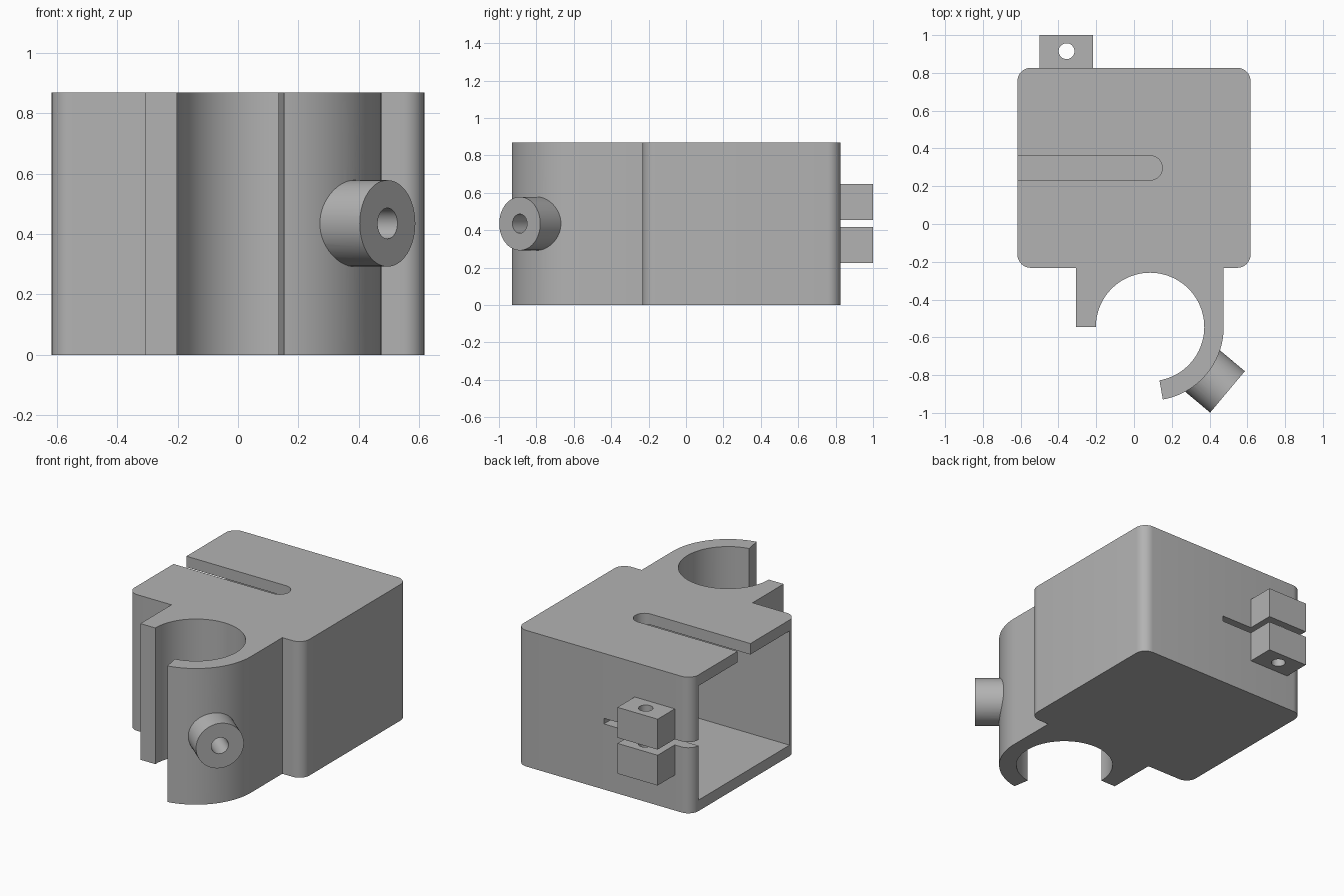
import bpy, bmesh
from math import sin, cos, pi, radians
from mathutils import Matrix, Vector

cube = bpy.data.objects.get("Cube")
if cube:
    bpy.data.objects.remove(cube, do_unlink=True)

grey = bpy.data.materials.new("plain_grey")
grey.use_nodes = True
COLOUR = (0.45, 0.45, 0.45, 1)
grey.diffuse_color = COLOUR
grey.node_tree.nodes["Principled BSDF"].inputs["Base Color"].default_value = COLOUR

H = 0.868                      # overall height
RING = Vector((0.085, -0.545))  # clamp bore centre
R_IN, R_OUT = 0.287, 0.39
W, BACK, FRONT, WALL = 0.617, 0.827, -0.232, 0.07


def finish(bm, name):
    bmesh.ops.recalc_face_normals(bm, faces=bm.faces)
    mesh = bpy.data.meshes.new(name)
    bm.to_mesh(mesh)
    bm.free()
    obj = bpy.data.objects.new(name, mesh)
    bpy.context.collection.objects.link(obj)
    mesh.materials.append(grey)
    return obj


def arc(centre, r, a0, a1, n):
    steps = [radians(a0 + (a1 - a0) * i / n) for i in range(n + 1)]
    return [(centre[0] + r * cos(a), centre[1] + r * sin(a)) for a in steps]


def extrude(name, outline, z0, z1):
    bm = bmesh.new()
    face = bm.faces.new([bm.verts.new((x, y, z0)) for x, y in outline])
    top = bmesh.ops.extrude_face_region(bm, geom=[face])["geom"]
    verts = [v for v in top if isinstance(v, bmesh.types.BMVert)]
    bmesh.ops.translate(bm, vec=(0, 0, z1 - z0), verts=verts)
    return finish(bm, name)


def block(name, x0, x1, y0, y1, z0, z1):
    return extrude(name, [(x0, y0), (x1, y0), (x1, y1), (x0, y1)], z0, z1)


def rod(name, r, start, end, sides=64):
    start, end = Vector(start), Vector(end)
    axis = end - start
    bm = bmesh.new()
    turn = axis.to_track_quat('Z', 'Y').to_matrix().to_4x4()
    bmesh.ops.create_cone(bm, cap_ends=True, segments=sides, radius1=r, radius2=r,
                          depth=axis.length,
                          matrix=Matrix.Translation((start + end) / 2) @ turn)
    return finish(bm, name)


def activate(obj):
    bpy.ops.object.select_all(action='DESELECT')
    obj.select_set(True)
    bpy.context.view_layer.objects.active = obj


def cut(obj, *cutters):
    for cutter in cutters:
        cutter.hide_render = True
        activate(obj)
        mod = obj.modifiers.new("cut", 'BOOLEAN')
        mod.operation, mod.solver, mod.object = 'DIFFERENCE', 'EXACT', cutter
        bpy.ops.object.modifier_apply(modifier=mod.name)
        bpy.data.objects.remove(cutter, do_unlink=True)


def smooth(obj):
    activate(obj)
    bpy.ops.object.shade_smooth_by_angle(angle=radians(30))


# Housing: rounded box and hooked clamp share one outline
def corner(sx, sy, a):
    cx = sx * (W - WALL)
    cy = BACK - WALL if sy > 0 else FRONT + WALL
    return arc((cx, cy), WALL, a, a + 90, 8)


outline = corner(1, 1, 0) + corner(-1, 1, 90) + corner(-1, -1, 180)
outline += [(-0.307, FRONT), (-0.307, RING.y)]
outline += arc(RING, R_IN, 180, -80, 72)
outline += arc(RING, R_OUT, -80, 0, 28)
outline += [(RING.x + R_OUT, FRONT)] + corner(1, -1, 270)
housing = extrude("clamp_housing", outline, 0, H)

# Pocket open on one side, slot in the roof, slit in the back wall
slot_y, slot_r = 0.297, 0.065
slot = [(-1, slot_y - slot_r)] + arc((0.085, slot_y), slot_r, -90, 90, 16)
slot += [(-1, slot_y + slot_r)]
cut(housing,
    block("pocket_cutter", -1, W - WALL, FRONT + WALL, BACK - WALL, WALL, H - WALL),
    extrude("slot_cutter", slot, H / 2, 1))
cut(housing, block("slit_cutter", -1, 0, 0.6, 1, 0.418, 0.454))

# Screw boss on the ring, with its hole running into the bore
aim = Vector((cos(radians(-40)), sin(radians(-40))))


def on_axis(d):
    p = RING + aim * d
    return (p.x, p.y, 0.435)


boss = rod("screw_boss", 0.143, on_axis(0.3), on_axis(0.535))
cut(boss, rod("ring_cutter", R_OUT - 0.004, (*RING, -1), (*RING, 2), 128))
for part in (boss, housing):
    cut(part, rod("screw_cutter", 0.051, on_axis(0.15), on_axis(0.7), 48))

# Pair of drilled lugs on the back, either side of the slit
for name, z0, z1 in (("lower_lug", 0.225, 0.418), ("upper_lug", 0.454, 0.648)):
    lug = block(name, -0.5, -0.217, BACK, 1, z0, z1)
    cut(lug, rod("lug_cutter", 0.042, (-0.357, 0.915, 0), (-0.357, 0.915, 1), 32))
    smooth(lug)

smooth(boss)
smooth(housing)
